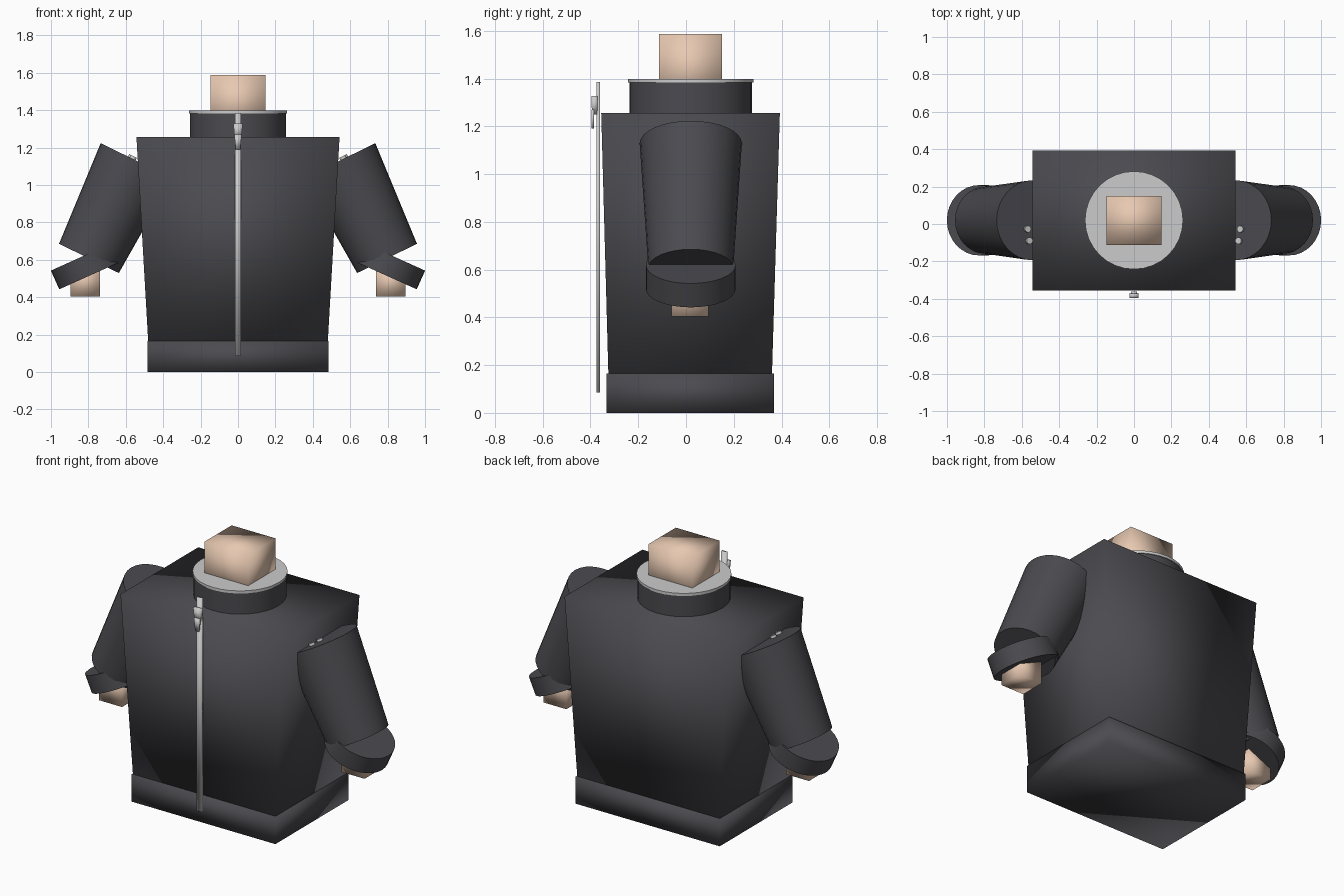
import bpy, bmesh
from mathutils import Vector

if "Cube" in bpy.data.objects:
    bpy.data.objects.remove(bpy.data.objects["Cube"])


def material(name, rgb):
    m = bpy.data.materials.new(name)
    m.diffuse_color = (*rgb, 1)
    m.use_nodes = True
    m.node_tree.nodes["Principled BSDF"].inputs["Base Color"].default_value = m.diffuse_color
    return m


CLOTH = material("dark_cloth", (0.07, 0.07, 0.08))
SKIN = material("skin", (0.80, 0.58, 0.44))
METAL = material("metal", (0.55, 0.55, 0.55))


def finish(name, bm, mat):
    bmesh.ops.recalc_face_normals(bm, faces=bm.faces)
    mesh = bpy.data.meshes.new(name)
    bm.to_mesh(mesh)
    bm.free()
    mesh.materials.append(mat)
    for p in mesh.polygons:
        p.use_smooth = True
    ob = bpy.data.objects.new(name, mesh)
    bpy.context.collection.objects.link(ob)
    return ob


def box(name, lo, hi, mat, lower=None):
    """Box between two corners; lower = (x0, x1, y0, y1) tapers the bottom."""
    bm = bmesh.new()
    bmesh.ops.create_cube(bm, size=1)
    for v in bm.verts:
        a, b = lo, hi
        if lower and v.co.z < 0:
            a, b = (lower[0], lower[2], lo[2]), (lower[1], lower[3], hi[2])
        v.co = [b[i] if v.co[i] > 0 else a[i] for i in range(3)]
    return finish(name, bm, mat)


def tube(name, a, b, ra, rb, mat, segs=32):
    """Capped cone from a (radius ra) to b (radius rb)."""
    a, b = Vector(a), Vector(b)
    d = b - a
    bm = bmesh.new()
    bmesh.ops.create_cone(bm, cap_ends=True, segments=segs, radius1=ra,
                          radius2=rb, depth=d.length)
    rot = Vector((0, 0, 1)).rotation_difference(d).to_matrix()
    for v in bm.verts:
        v.co = rot @ v.co + (a + b) / 2
    ob = finish(name, bm, mat)
    bpy.context.view_layer.objects.active = ob
    ob.select_set(True)
    bpy.ops.object.shade_smooth_by_angle(angle=0.7)
    ob.select_set(False)
    return ob


CY = 0.02  # depth centre of the body

# Jacket body and hem
box("jacket_body", (-0.543, -0.355, 0.16), (0.543, 0.393, 1.255), CLOTH,
    lower=(-0.48, 0.48, -0.325, 0.36))
box("jacket_hem", (-0.485, -0.333, 0), (0.485, 0.368, 0.165), CLOTH)

# Collar, its lining and the neck
tube("collar", (0, CY, 1.24), (0, CY, 1.385), 0.257, 0.257, CLOTH)
tube("collar_trim", (0, CY, 1.383), (0, CY, 1.399), 0.262, 0.262, METAL)
box("neck", (-0.148, -0.113, 1.3), (0.148, 0.15, 1.587), SKIN)

# Front zip
box("zip_strip", (-0.017, -0.375, 0.085), (0.017, -0.361, 1.385), METAL)
box("zip_slider", (-0.025, -0.396, 1.25), (0.025, -0.37, 1.327), METAL,
    lower=(-0.018, 0.018, -0.394, -0.372))
box("zip_pull", (-0.02, -0.396, 1.19), (0.02, -0.386, 1.27), METAL,
    lower=(-0.012, 0.012, -0.396, -0.386))

# Arms on both sides
for side, s in (("right", 1), ("left", -1)):
    tube(f"{side}_sleeve", (s * 0.542, CY, 1.129), (s * 0.797, CY, 0.607),
         0.214, 0.178, CLOTH)
    tube(f"{side}_cuff", (s * 0.784, CY, 0.519), (s * 0.829, CY, 0.619),
         0.188, 0.188, CLOTH)
    box(f"{side}_hand", (s * 0.817 - 0.078, -0.06, 0.403),
        (s * 0.817 + 0.078, 0.095, 0.56), SKIN)
    # Shoulder studs
    for i, (x, y) in enumerate(((0.572, -0.027), (0.563, -0.09))):
        z = 1.129 + (x - 0.542) * 0.49
        tube(f"{side}_stud_{i}", (s * (x + 0.005), y, z - 0.01),
             (s * (x - 0.006), y, z + 0.013), 0.018, 0.018, METAL, 16)
